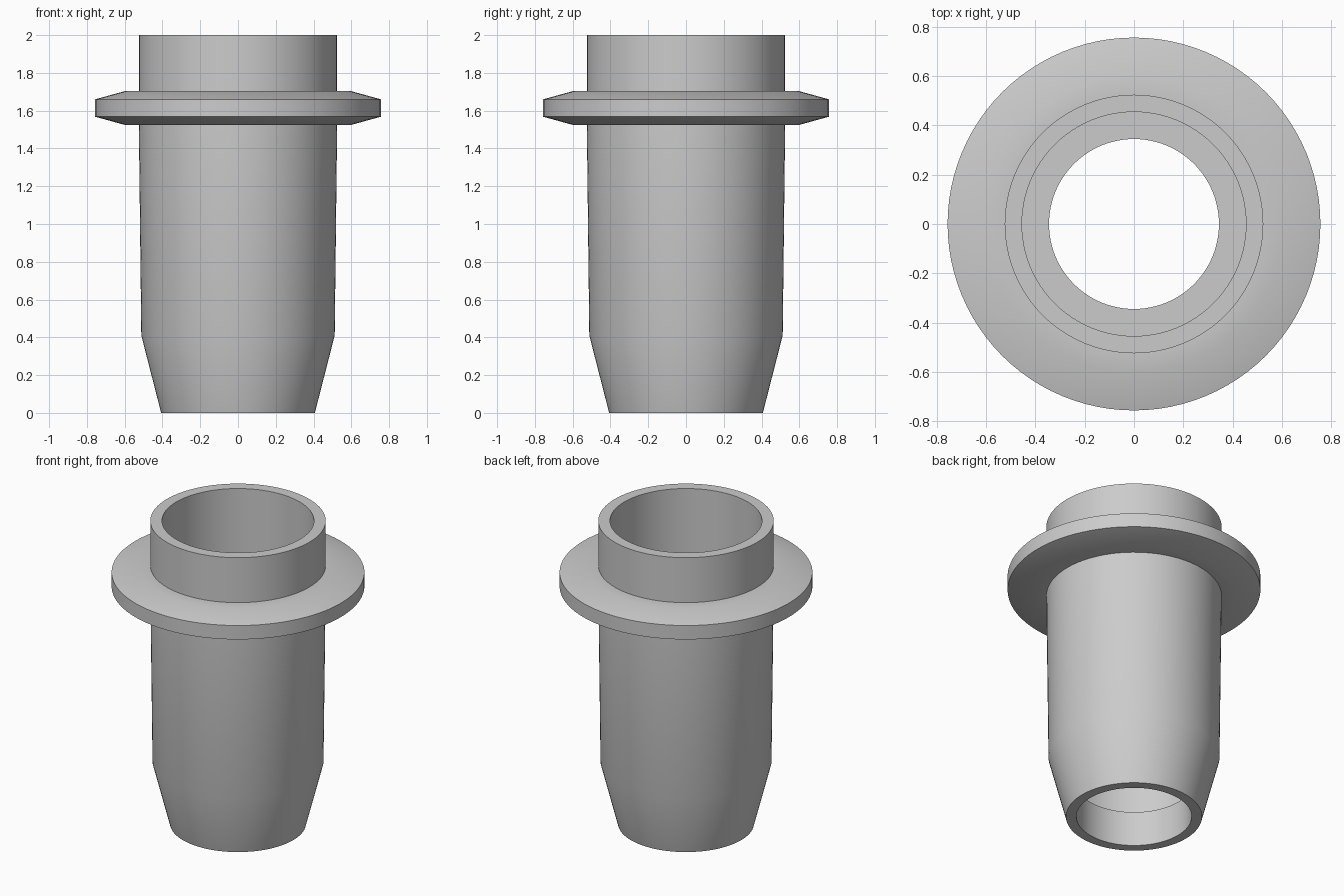
import bpy, bmesh, math

cube = bpy.data.objects.get("Cube")
if cube:
    bpy.data.objects.remove(cube, do_unlink=True)

SIDES = 96

grey = bpy.data.materials.new("plain_grey")
grey.use_nodes = True
colour = (0.6, 0.6, 0.6, 1)
grey.diffuse_color = colour
grey.node_tree.nodes["Principled BSDF"].inputs["Base Color"].default_value = colour


def lathe(name, profile):
    """Spin a closed (radius, height) profile about the z axis."""
    bm = bmesh.new()
    verts = [bm.verts.new((r, 0, z)) for r, z in profile]
    edges = [bm.edges.new((a, b)) for a, b in zip(verts, verts[1:] + verts[:1])]
    bmesh.ops.spin(bm, geom=verts + edges, cent=(0, 0, 0), axis=(0, 0, 1),
                   angle=math.tau, steps=SIDES, use_merge=True)
    bmesh.ops.remove_doubles(bm, verts=bm.verts, dist=0.0001)
    bmesh.ops.recalc_face_normals(bm, faces=bm.faces)
    mesh = bpy.data.meshes.new(name)
    bm.to_mesh(mesh)
    bm.free()
    mesh.materials.append(grey)
    obj = bpy.data.objects.new(name, mesh)
    bpy.context.collection.objects.link(obj)
    bpy.ops.object.select_all(action="DESELECT")
    obj.select_set(True)
    bpy.context.view_layer.objects.active = obj
    bpy.ops.object.shade_smooth_by_angle(angle=math.radians(30))
    return obj


# Hollow sleeve with bevelled flange, tapered nose and stepped bore
lathe("flanged_sleeve", [
    (0.345, 0), (0.407, 0), (0.512, 0.41), (0.525, 1.525),
    (0.6, 1.525), (0.757, 1.568), (0.757, 1.66), (0.6, 1.703),
    (0.525, 1.703), (0.525, 2), (0.455, 2),
    (0.455, 0.23), (0.345, 0.23),
])
